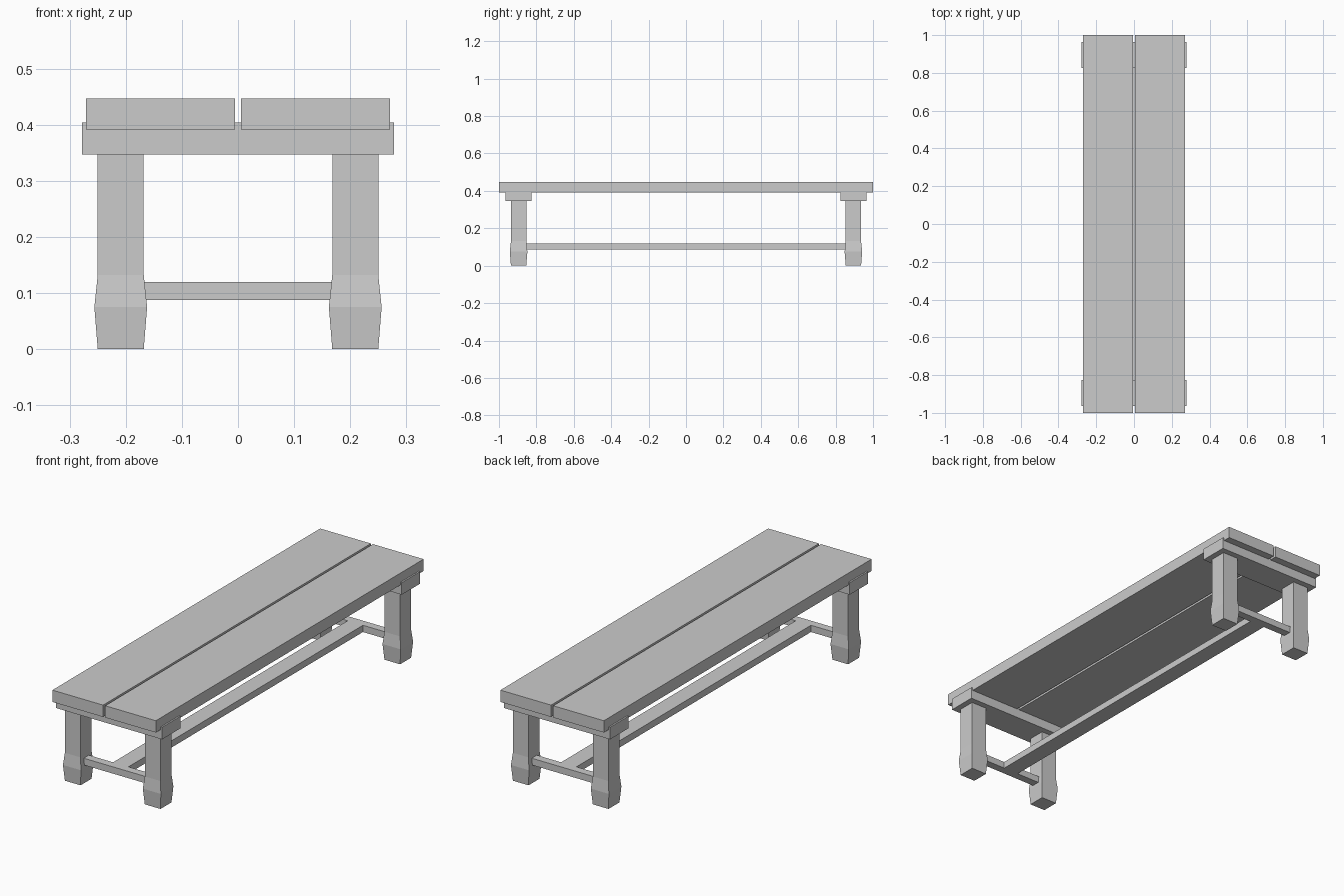
import bpy

if "Cube" in bpy.data.objects:
    bpy.data.objects.remove(bpy.data.objects["Cube"])

END_Y = 0.895    # distance of each leg frame from the centre
LEG_X = 0.209


def make_mesh(name, verts, faces):
    mesh = bpy.data.meshes.new(name)
    mesh.from_pydata(verts, [], faces)
    mesh.update()
    obj = bpy.data.objects.new(name, mesh)
    bpy.context.collection.objects.link(obj)
    return obj


def square_loft(name, x, y, rings):
    """Stack of rectangular rings (half_x, half_y, z), closed at both ends."""
    verts, faces = [], []
    for hx, hy, z in rings:
        verts += [(x - hx, y - hy, z), (x + hx, y - hy, z),
                  (x + hx, y + hy, z), (x - hx, y + hy, z)]
    for r in range(len(rings) - 1):
        for i in range(4):
            j = (i + 1) % 4
            a, b = r * 4, r * 4 + 4
            faces.append((a + i, a + j, b + j, b + i))
    top = (len(rings) - 1) * 4
    faces += [(3, 2, 1, 0), (top, top + 1, top + 2, top + 3)]
    return make_mesh(name, verts, faces)


def box(name, x, y, hx, hy, z0, z1):
    return square_loft(name, x, y, [(hx, hy, z0), (hx, hy, z1)])


# Two long seat planks with a narrow gap
for side, sx in (("left", -1), ("right", 1)):
    box(f"{side}_seat_plank", sx * 0.138, 0, 0.1325, 1.0, 0.391, 0.447)

for end, sy in (("front", -1), ("back", 1)):
    y = sy * END_Y
    # Beam carrying the planks, slightly notched into them
    box(f"{end}_support_beam", 0, y, 0.278, 0.069, 0.347, 0.404)
    # Low bar joining the pair of legs
    box(f"{end}_cross_stretcher", 0, y, LEG_X - 0.03, 0.019, 0.088, 0.12)
    # Legs with a flared foot
    for side, sx in (("left", -1), ("right", 1)):
        square_loft(f"{end}_{side}_leg", sx * LEG_X, y, [
            (0.041, 0.041, 0.0), (0.047, 0.047, 0.075),
            (0.041, 0.041, 0.132), (0.041, 0.041, 0.35)])

# Long stretcher between the two leg frames
box("long_stretcher", 0, 0, 0.04, END_Y - 0.01, 0.088, 0.12)
